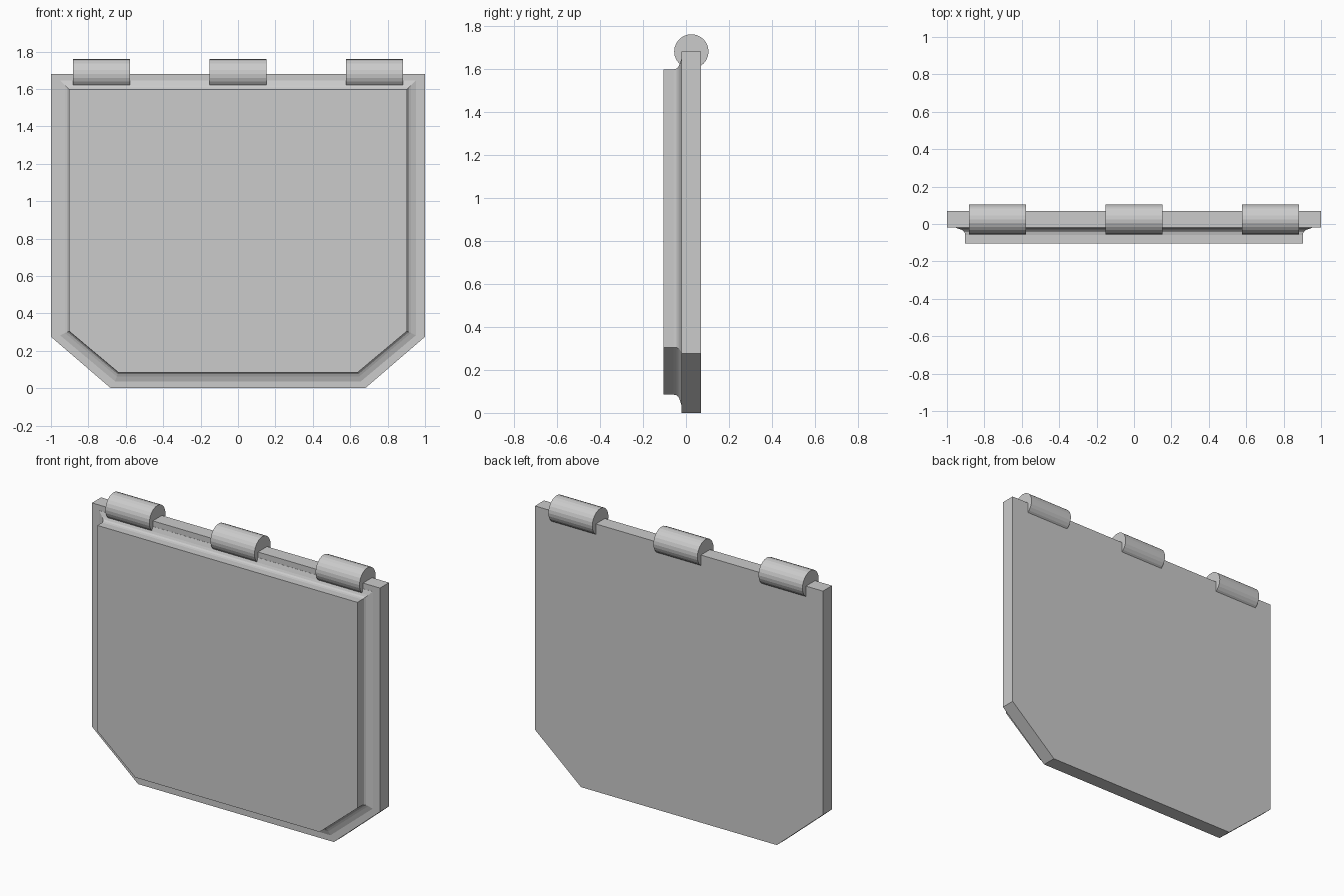
import bpy, bmesh, math
from mathutils import Vector

if "Cube" in bpy.data.objects:
    bpy.data.objects.remove(bpy.data.objects["Cube"])


def finish(bm, name):
    bmesh.ops.recalc_face_normals(bm, faces=bm.faces)
    mesh = bpy.data.meshes.new(name)
    bm.to_mesh(mesh)
    bm.free()
    obj = bpy.data.objects.new(name, mesh)
    bpy.context.collection.objects.link(obj)
    return obj


def outline(side, chamfer_x, bottom, chamfer_z, top):
    # right half mirrored to the left, counter-clockwise in x, z
    right = [(chamfer_x, bottom), (side, chamfer_z), (side, top)]
    return [Vector(p) for p in right + [(-x, z) for x, z in reversed(right)]]


def grow(points, d):
    # mitred outward offset
    result = []
    n = len(points)
    for i, p in enumerate(points):
        a = (p - points[i - 1]).normalized()
        b = (points[(i + 1) % n] - p).normalized()
        na, nb = Vector((a.y, -a.x)), Vector((b.y, -b.x))
        result.append(p + (na + nb) * (d / (1 + na.dot(nb))))
    return result


def slab(name, points, profile):
    # stack offset outlines along y; profile holds (y, offset)
    bm = bmesh.new()
    rings = [[bm.verts.new((p.x, y, p.y)) for p in grow(points, d)] for y, d in profile]
    bm.faces.new(rings[0])
    bm.faces.new(rings[-1])
    n = len(points)
    for r, s in zip(rings, rings[1:]):
        for i in range(n):
            j = (i + 1) % n
            bm.faces.new((r[i], r[j], s[j], s[i]))
    return finish(bm, name)


# Backing plate with chamfered lower corners
slab("back_plate", outline(1.0, 0.68, 0.0, 0.275, 1.68), [(-0.02, 0), (0.07, 0)])

# Raised front panel, flaring into the plate with a concave moulding
slab("front_panel", outline(0.903, 0.64, 0.085, 0.305, 1.597),
     [(-0.105, 0), (-0.058, 0), (-0.044, 0.003), (-0.036, 0.010),
      (-0.030, 0.022), (-0.021, 0.048), (-0.012, 0.048)])

# Three hinge barrels along the top edge
for name, x in (("hinge_left", -0.73), ("hinge_middle", 0.0), ("hinge_right", 0.73)):
    bm = bmesh.new()
    bmesh.ops.create_cone(bm, cap_ends=True, segments=24, radius1=0.08, radius2=0.08, depth=0.305)
    hinge = finish(bm, name)
    hinge.rotation_euler.y = math.pi / 2
    hinge.location = (x, 0.025, 1.68)
